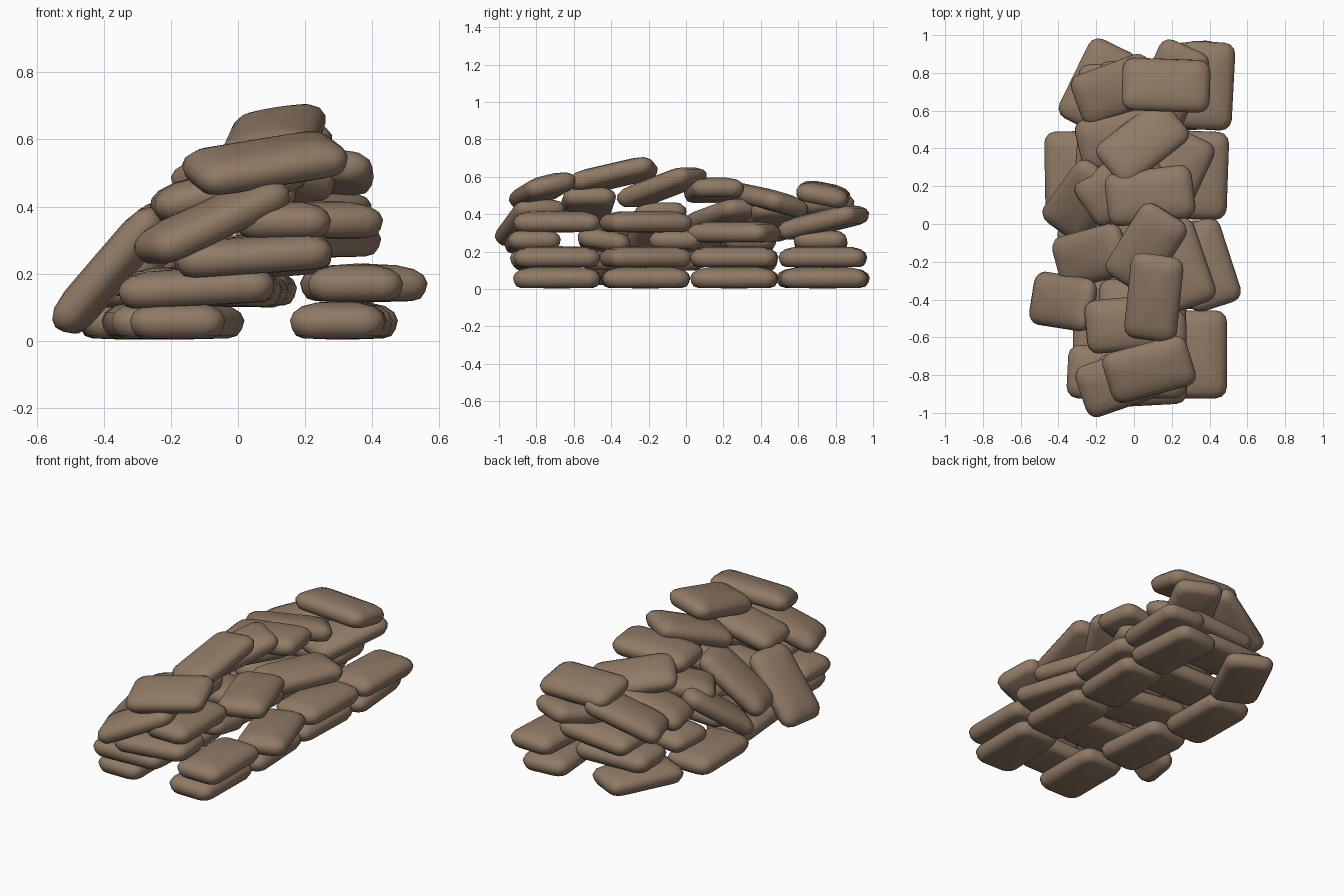
import bpy, bmesh, math
from mathutils import Matrix, Vector

if "Cube" in bpy.data.objects:
    bpy.data.objects.remove(bpy.data.objects["Cube"])

burlap = bpy.data.materials.new("brown burlap")
burlap.diffuse_color = (0.28, 0.195, 0.132, 1)
burlap.use_nodes = True
burlap.node_tree.nodes["Principled BSDF"].inputs["Base Color"].default_value = burlap.diffuse_color

HALF_L, HALF_W, HALF_T, CORNER = 0.233, 0.142, 0.058, 0.06


def plan(inset):
    """Rounded rectangle outline, pulled in by inset."""
    r = max(CORNER - inset * 0.3, 0.02)
    a, b = HALF_L - inset - r, HALF_W - inset - r
    pts = []
    for q in range(4):
        sx, sy = (1 if q in (0, 3) else -1), (1 if q < 2 else -1)
        for k in range(4):
            t = math.radians(90 * q + 30 * k)
            pts.append((sx * a + r * math.cos(t), sy * b + r * math.sin(t)))
    return pts


def bag_mesh():
    """One filled sack: nearly flat underside, crowned top."""
    bm = bmesh.new()
    layers = [(-0.93, 0.04), (-0.8, 0.018), (-0.45, 0.006), (0, 0),
              (0.4, 0.01), (0.72, 0.035), (0.92, 0.08)]
    rings = [[bm.verts.new((x, y, h * HALF_T)) for x, y in plan(inset)]
             for h, inset in layers]
    n = len(rings[0])
    for low, high in zip(rings, rings[1:]):
        for i in range(n):
            j = (i + 1) % n
            bm.faces.new((low[i], low[j], high[j], high[i]))
    for ring, z in ((rings[0], -HALF_T), (rings[-1], HALF_T)):
        c = bm.verts.new((0, 0, z))
        for i in range(n):
            bm.faces.new((ring[i], ring[(i + 1) % n], c))
    bmesh.ops.recalc_face_normals(bm, faces=bm.faces)
    for f in bm.faces:
        f.smooth = True
    me = bpy.data.meshes.new("sandbag")
    bm.to_mesh(me)
    bm.free()
    me.materials.append(burlap)
    return me


mesh = bag_mesh()


def bag(name, x, y, z, yaw=0, pitch=0, roll=0):
    """Yaw turns the long axis, pitch lifts its far end, roll lifts its left side."""
    ob = bpy.data.objects.new(name, mesh)
    bpy.context.collection.objects.link(ob)
    rot = (Matrix.Rotation(math.radians(yaw), 4, 'Z')
           @ Matrix.Rotation(math.radians(-pitch), 4, 'Y')
           @ Matrix.Rotation(math.radians(roll), 4, 'X'))
    ob.matrix_world = Matrix.Translation(Vector((x, y, z))) @ rot


def row(name, z, xs, yaws, last_pitch=0, third_drop=0):
    """Four bags end to end along y."""
    for i, (x, yaw) in enumerate(zip(xs, yaws)):
        bag(f"{name}_sandbag_{i + 1}", x, -0.69 + 0.474 * i,
            z - (third_drop if i == 2 else 0), yaw, last_pitch if i == 3 else 0)


# lengthwise rows, from the ground up
row("ground_right", 0.061, (0.3, 0.31, 0.31, 0.32), (89, 93, 88, 95))
row("ground_left", 0.061, (-0.18, -0.25, -0.33, -0.19), (90, 95, 91, 64))
row("second_right", 0.172, (0.35, 0.375, 0.355, 0.385), (90, 108, 88, 87))
row("third_right", 0.36, (0.135, 0.24, 0.22, 0.195), (90, 109, 65, 66), 13, 0.055)

# bags laid across the core, two courses
for i in range(5):
    bag(f"cross_sandbag_{i + 1}", -0.12 + 0.015 * i, -0.79 + 0.375 * i, 0.16,
        -3 + 5 * math.sin(2 * i), 3 * math.cos(2 * i))
for i in range(5):
    bag(f"upper_cross_sandbag_{i + 1}", 0.045, -0.82 + 0.385 * i, 0.255,
        3 * math.cos(2 * i), 4, -9 if i == 1 else 0)

# slumped bags leaning on the left: x, y, z, yaw, pitch
leaning = [(-0.38, -0.41, 0.215, -9, 49), (-0.08, -0.835, 0.36, 19, 24),
           (-0.03, -0.53, 0.455, 5, 14), (-0.23, -0.17, 0.305, 15, 39),
           (-0.28, 0.12, 0.26, 54, 35), (-0.07, 0.21, 0.4, 35, 12),
           (-0.08, 0.45, 0.37, 13, 20), (-0.1, 0.71, 0.395, 20, 22)]
for i, place in enumerate(leaning):
    bag(f"leaning_sandbag_{i + 1}", *place)

# loose bags on top: x, y, z, yaw, pitch, roll
top = [(0.17, 0.735, 0.51, -2, -2, -11), (0.045, 0.43, 0.48, 38, -8, -13),
       (0.085, 0.15, 0.53, 7, 5), (0.065, -0.13, 0.55, 58, 18),
       (0.105, -0.39, 0.61, 84, 13, -9), (0.08, -0.77, 0.535, 15, 9, 13)]
for i, place in enumerate(top):
    bag(f"top_sandbag_{i + 1}", *place)
